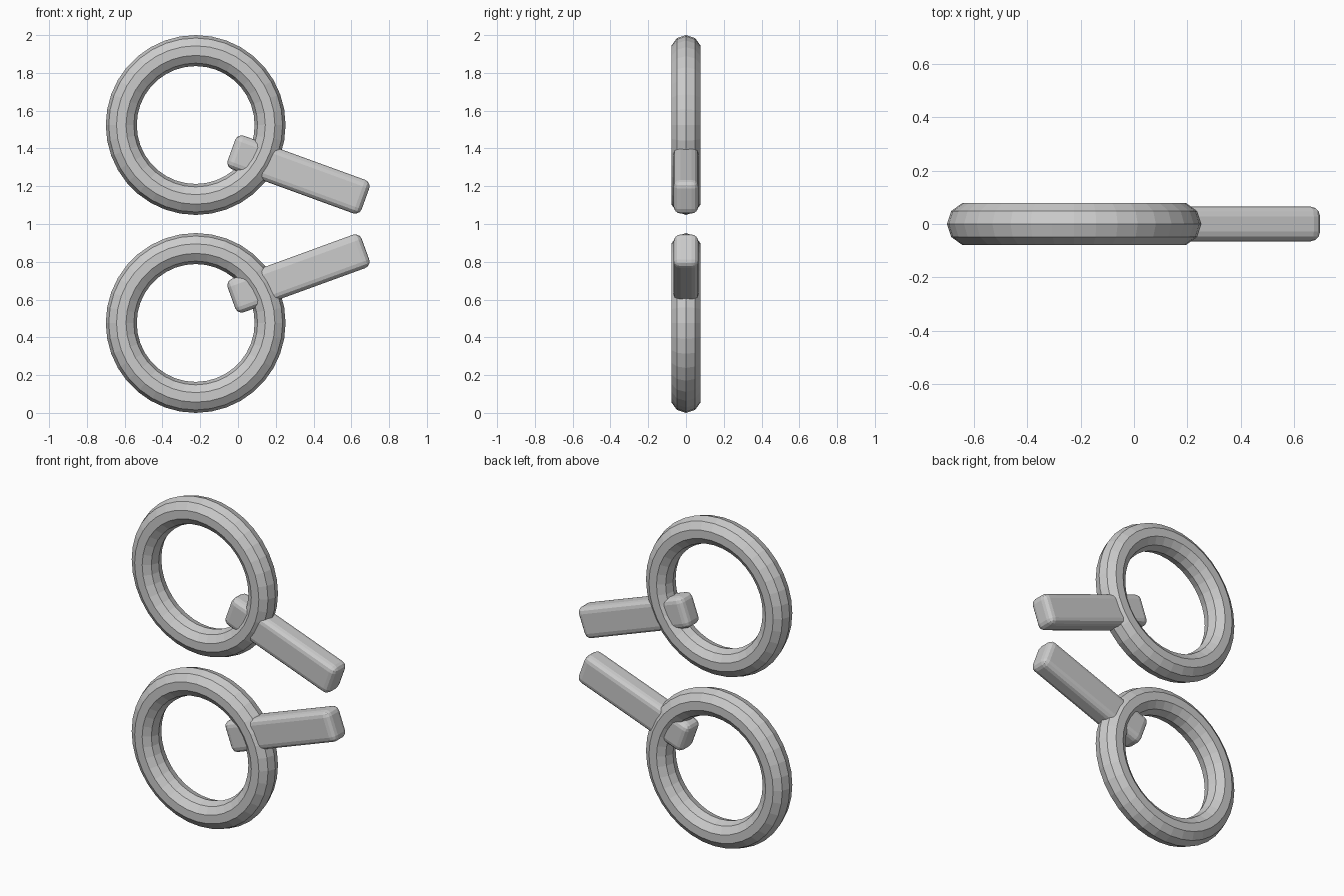
import bpy, math

if "Cube" in bpy.data.objects:
    bpy.data.objects.remove(bpy.data.objects["Cube"])

RING_R, TUBE_R = 0.394, 0.082
TILT = math.radians(20)


def add_ring(name, z):
    # Faceted ring standing upright, hole facing the front
    bpy.ops.mesh.primitive_torus_add(
        major_radius=RING_R, minor_radius=TUBE_R,
        major_segments=36, minor_segments=10,
        location=(-0.224, 0, z), rotation=(math.pi / 2, 0, 0))
    bpy.context.object.name = name


def add_bar(name, z, tilt):
    # Rounded bar pushed through the side of the ring
    bpy.ops.mesh.primitive_cube_add(size=1, location=(0.32, 0, z))
    bar = bpy.context.object
    bar.name = name
    bar.scale = (0.755, 0.13, 0.188)
    bpy.ops.object.transform_apply(location=False, rotation=False, scale=True)
    bar.rotation_euler = (0, tilt, 0)
    bevel = bar.modifiers.new("rounding", 'BEVEL')
    bevel.width = 0.036
    bevel.segments = 3


# Upper and lower halves mirror each other about z = 1
for label, side in (("upper", 1), ("lower", -1)):
    add_ring(label + "_ring", 1 + side * 0.524)
    add_bar(label + "_bar", 1 + side * 0.262, side * TILT)
